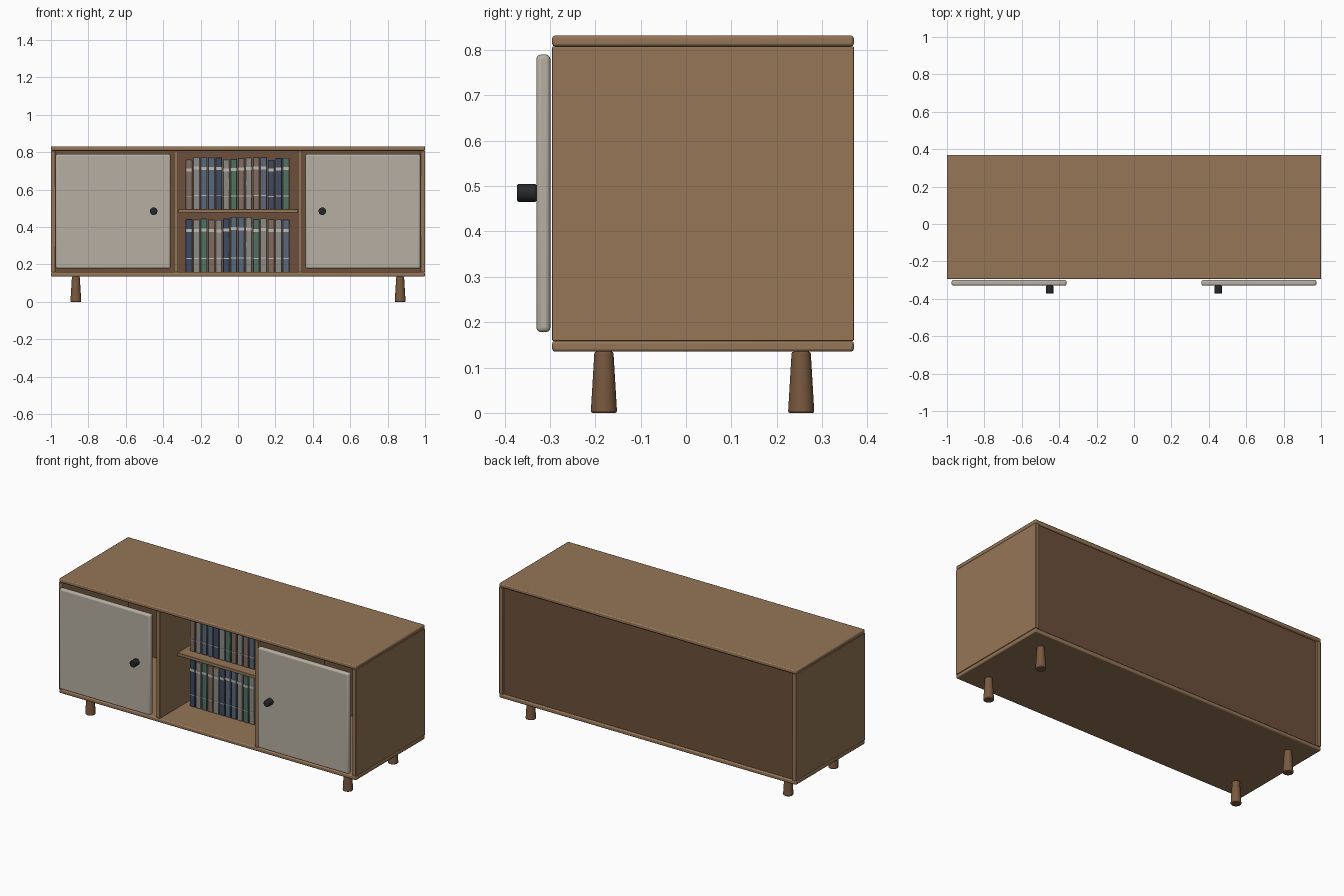
import bpy, bmesh, random
from mathutils import Matrix

if "Cube" in bpy.data.objects:
    bpy.data.objects.remove(bpy.data.objects["Cube"])

random.seed(4)


def material(name, rgb):
    m = bpy.data.materials.new(name)
    m.diffuse_color = (*rgb, 1)
    m.use_nodes = True
    m.node_tree.nodes["Principled BSDF"].inputs["Base Color"].default_value = m.diffuse_color
    return m


WOOD = material("wood", (0.30, 0.18, 0.095))
DARK = material("dark_wood", (0.15, 0.08, 0.045))
LEG = material("leg_wood", (0.19, 0.10, 0.05))
DOOR = material("door_grey", (0.47, 0.43, 0.36))
KNOB = material("knob_black", (0.02, 0.022, 0.026))
BAND = material("book_band", (0.50, 0.49, 0.45))
COVERS = {
    "n": material("navy_cover", (0.05, 0.07, 0.12)),
    "b": material("blue_cover", (0.10, 0.14, 0.20)),
    "g": material("green_cover", (0.08, 0.17, 0.13)),
    "r": material("brown_cover", (0.22, 0.15, 0.12)),
    "w": material("grey_cover", (0.27, 0.26, 0.24)),
}


def finish(bm, name, mat, bevel, segments=2):
    mesh = bpy.data.meshes.new(name)
    bm.to_mesh(mesh)
    bm.free()
    mesh.materials.append(mat)
    ob = bpy.data.objects.new(name, mesh)
    bpy.context.collection.objects.link(ob)
    if bevel:
        mod = ob.modifiers.new("rounded_edges", 'BEVEL')
        mod.width, mod.segments, mod.limit_method = bevel, segments, 'ANGLE'
    bpy.ops.object.select_all(action='DESELECT')
    ob.select_set(True)
    bpy.context.view_layer.objects.active = ob
    bpy.ops.object.shade_smooth_by_angle()
    return ob


def box(name, x, y, z, mat=WOOD, bevel=0.004, segments=2):
    """Box from (min, max) ranges."""
    bm = bmesh.new()
    bmesh.ops.create_cube(bm, size=1)
    for v in bm.verts:
        for i, (lo, hi) in enumerate((x, y, z)):
            v.co[i] = lo if v.co[i] < 0 else hi
    return finish(bm, name, mat, bevel, segments)


def cone(name, loc, r1, r2, depth, mat, bevel, turn=None):
    bm = bmesh.new()
    bmesh.ops.create_cone(bm, cap_ends=True, segments=32, radius1=r1, radius2=r2,
                          depth=depth, matrix=Matrix.Translation(loc) @ (turn or Matrix()))
    return finish(bm, name, mat, bevel)


# Carcass
T = 0.024
F, B, Z0, Z1 = -0.295, 0.37, 0.135, 0.832
box("top_panel", (-1, 1), (F, B), (Z1 - T, Z1), bevel=0.006)
box("bottom_panel", (-1, 1), (F, B), (Z0, Z0 + T), bevel=0.006)
box("back_panel", (-1 + T, 1 - T), (0.342, 0.358), (Z0 + T, Z1 - T), DARK, 0)

# Sides, dividers, doors, knobs and legs on both sides
for s, side in ((-1, "left"), (1, "right")):
    def span(a, b):
        return tuple(sorted((s * a, s * b)))
    box(side + "_side_panel", span(1 - T, 1), (F, B), (Z0 + T, Z1 - T), bevel=0.002)
    box(side + "_divider", span(0.32, 0.343), (F, 0.342), (Z0 + T, Z1 - T), bevel=0.002)
    box(side + "_door", span(0.361, 0.975), (-0.33, -0.299), (0.178, 0.79), DOOR, 0.01, 3)
    cone(side + "_knob", (s * 0.451, -0.351, 0.485), 0.02, 0.02, 0.043, KNOB, 0.004,
         Matrix.Rotation(1.5707963, 4, 'X'))
    for y, end in ((-0.181, "front"), (0.254, "back")):
        cone(f"{end}_{side}_leg", (s * 0.867, y, 0.0675), 0.029, 0.021, 0.135, LEG, 0.004)

# Middle shelf
box("middle_shelf", (-0.32, 0.32), (-0.125, 0.342), (0.477, 0.496), bevel=0.002)

# Two rows of books with pale bands on the spines
for row, base, covers in (("lower", Z0 + T, "nwgrwnbbwgwrwb"),
                          ("upper", 0.496, "rwbbnwgrwrbnng")):
    for i, c in enumerate(covers):
        x = -0.262 + i * 0.0399
        h = random.uniform(0.262, 0.28) + (0.017 if row == "lower" else 0)
        w = 0.0175
        box(f"{row}_book_{i + 1}", (x - w, x + w), (-0.065, 0.125), (base, base + h),
            COVERS[c], 0.002, 1)
        for part, z, t in (("upper", base + h * 0.76, 0.016), ("lower", base + h * 0.25, 0.005)):
            box(f"{row}_book_{i + 1}_{part}_band", (x - w + 0.001, x + w - 0.001),
                (-0.067, -0.06), (z, z + t), BAND, 0)
